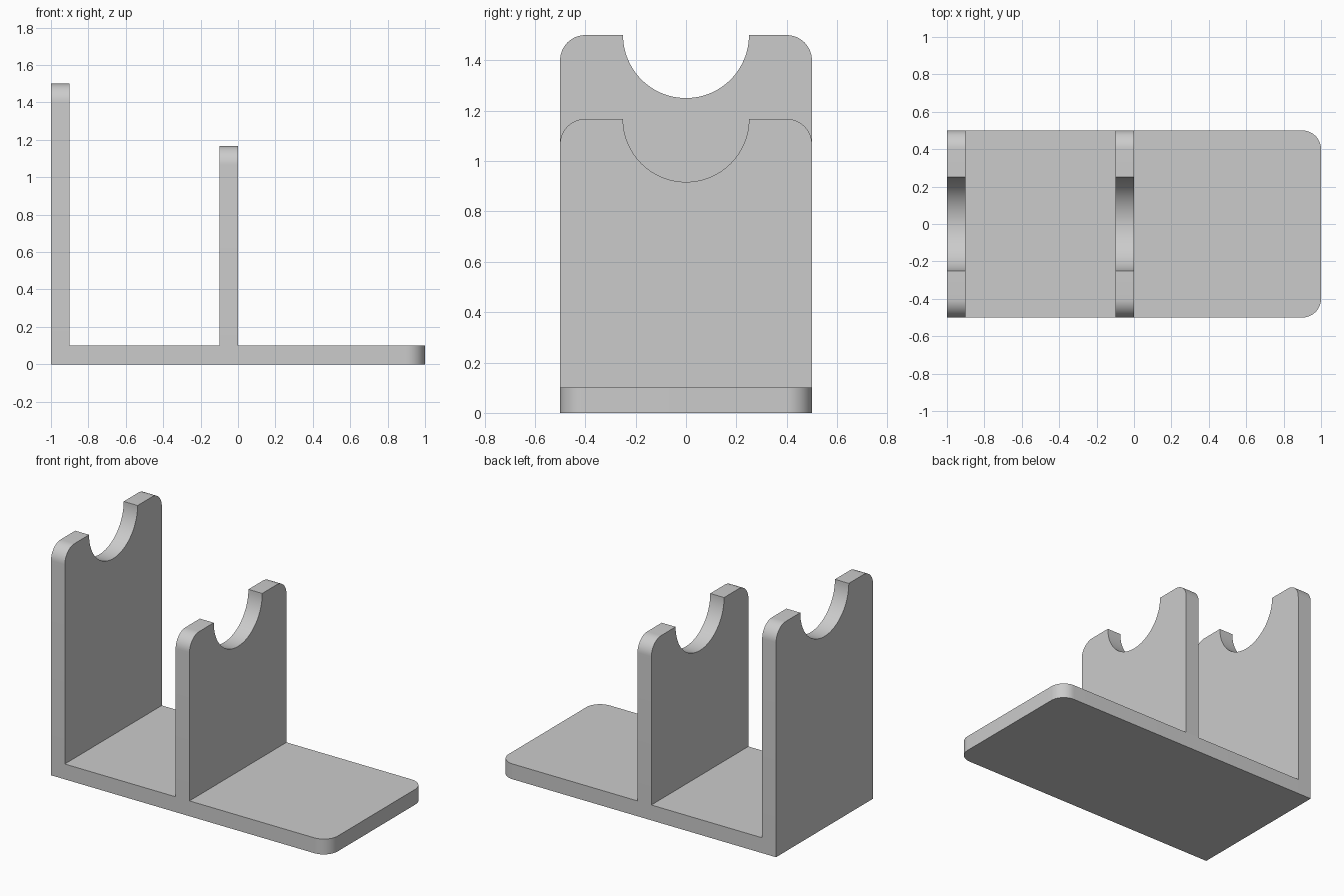
import bpy, bmesh
from math import sin, cos, pi, radians
from mathutils import Vector

cube = bpy.data.objects.get("Cube")
if cube:
    bpy.data.objects.remove(cube, do_unlink=True)

THICK = 0.1      # plate thickness
HALF_W = 0.5     # half width of every plate
CORNER = 0.1     # rounded corner radius
NOTCH = 0.25     # cradle radius

grey = bpy.data.materials.new("light grey")
grey.use_nodes = True
grey.diffuse_color = (0.6, 0.6, 0.6, 1)
grey.node_tree.nodes["Principled BSDF"].inputs["Base Color"].default_value = (0.6, 0.6, 0.6, 1)


def arc(cu, cv, r, start, end, steps):
    angles = [start + (end - start) * i / steps for i in range(steps + 1)]
    return [(cu + r * cos(a), cv + r * sin(a)) for a in angles]


def plate(name, outline, place, offset):
    """Extrude a flat outline; place maps (u, v) to a 3D point."""
    bm = bmesh.new()
    face = bm.faces.new([bm.verts.new(place(u, v)) for u, v in outline])
    ext = bmesh.ops.extrude_face_region(bm, geom=[face])
    moved = [g for g in ext["geom"] if isinstance(g, bmesh.types.BMVert)]
    bmesh.ops.translate(bm, verts=moved, vec=Vector(offset))
    bmesh.ops.recalc_face_normals(bm, faces=bm.faces)
    mesh = bpy.data.meshes.new(name)
    bm.to_mesh(mesh)
    bm.free()
    mesh.materials.append(grey)
    obj = bpy.data.objects.new(name, mesh)
    bpy.context.collection.objects.link(obj)
    bpy.ops.object.select_all(action='DESELECT')
    obj.select_set(True)
    bpy.context.view_layer.objects.active = obj
    bpy.ops.object.shade_smooth_by_angle(angle=radians(30))
    return obj


# Base plate with two rounded corners at the open end
inner = HALF_W - CORNER
base = [(-1, HALF_W), (-1, -HALF_W)]
base += arc(1 - CORNER, -inner, CORNER, -pi / 2, 0, 12)
base += arc(1 - CORNER, inner, CORNER, 0, pi / 2, 12)
plate("base_plate", base, lambda u, v: (u, v, 0), (0, 0, THICK))


# Upright supports with rounded shoulders and a half-round cradle
def support(name, x, top):
    outline = [(-HALF_W, THICK), (HALF_W, THICK)]
    outline += arc(inner, top - CORNER, CORNER, 0, pi / 2, 12)
    outline += arc(0, top, NOTCH, 0, -pi, 48)
    outline += arc(-inner, top - CORNER, CORNER, pi / 2, pi, 12)
    plate(name, outline, lambda u, v: (x, u, v), (THICK, 0, 0))


support("tall_support", -1, 1.5)
support("short_support", -0.1, 1.167)
